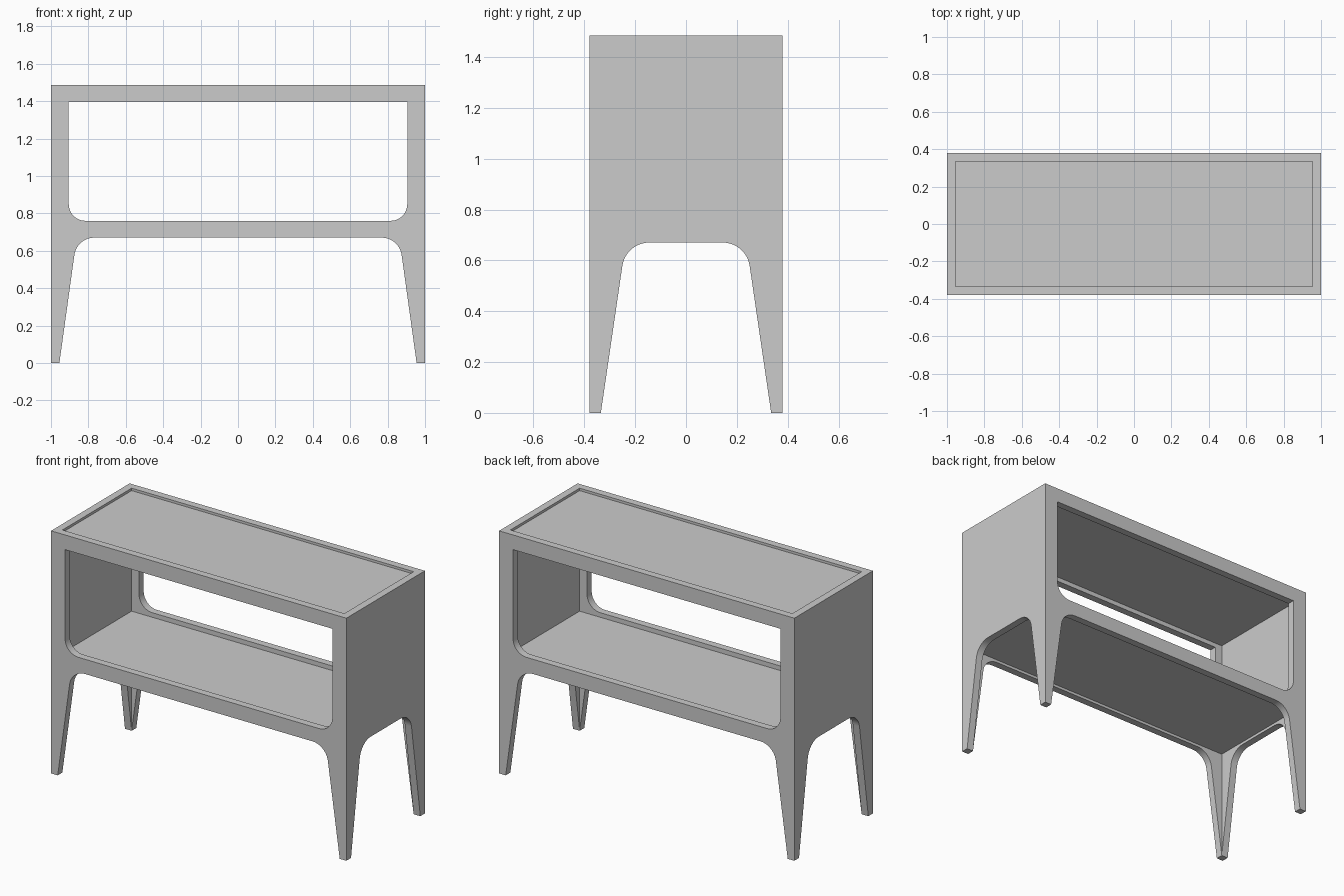
import bpy, bmesh, math
from mathutils import Vector

if "Cube" in bpy.data.objects:
    bpy.data.objects.remove(bpy.data.objects["Cube"])

X, Y, H = 1.0, 0.38, 1.485      # half width, half depth, height
T = 0.045                       # board thickness


def box(name, lo, hi):
    """Axis-aligned box between two corners."""
    bm = bmesh.new()
    bmesh.ops.create_cube(bm, size=1)
    for v in bm.verts:
        v.co = [a + (c + 0.5) * (b - a) for a, b, c in zip(lo, hi, v.co)]
    return finish(name, bm)


def finish(name, bm):
    bmesh.ops.recalc_face_normals(bm, faces=bm.faces)
    me = bpy.data.meshes.new(name)
    bm.to_mesh(me)
    bm.free()
    ob = bpy.data.objects.new(name, me)
    bpy.context.collection.objects.link(ob)
    return ob


def fillet(prev, corner, nxt, r, n=12):
    """Arc points rounding one polygon corner."""
    p, c, q = Vector(prev), Vector(corner), Vector(nxt)
    u, w = (p - c).normalized(), (q - c).normalized()
    half = u.angle(w) / 2
    centre = c + (u + w).normalized() * (r / math.sin(half))
    a = c + u * (r / math.tan(half)) - centre
    b = c + w * (r / math.tan(half)) - centre
    sweep = a.angle_signed(b)
    pts = []
    for i in range(n + 1):
        t = -sweep * i / n
        pts.append((centre.x + a.x * math.cos(t) - a.y * math.sin(t),
                    centre.y + a.x * math.sin(t) + a.y * math.cos(t)))
    return pts


def prism(name, right_half, axis):
    """Mirror a half profile and extrude it right through along x or y."""
    pts = right_half + [(-a, z) for a, z in reversed(right_half)]
    bm = bmesh.new()
    place = (lambda a, z: (a, -2, z)) if axis == 'y' else (lambda a, z: (-2, a, z))
    face = bm.faces.new([bm.verts.new(place(a, z)) for a, z in pts])
    ext = bmesh.ops.extrude_face_region(bm, geom=[face])
    verts = [g for g in ext['geom'] if isinstance(g, bmesh.types.BMVert)]
    bmesh.ops.translate(bm, verts=verts, vec=(0, 4, 0) if axis == 'y' else (4, 0, 0))
    return finish(name, bm)


def arch(foot, top):
    """Right half of the tapered arch between two legs."""
    start = (foot + (foot - top) * 0.1 / 0.67, -0.1)
    return [start] + fillet(start, (top, 0.67), (0, 0.67), 0.107)


# outer frame with tapered legs, carved from one block
frame = box("frame", (-X, -Y, 0), (X, Y, H))
window = fillet((0.905, 1.395), (0.905, 0.76), (0, 0.76), 0.09)
cutters = [
    box("inside_cutter", (-X + T, -Y + T, -1), (X - T, Y - T, 2)),
    prism("window_cutter", [(0.905, 1.395)] + window, 'y'),
    prism("front_arch_cutter", arch(X - T, 0.862), 'y'),
    prism("side_arch_cutter", arch(Y - T, 0.237), 'x'),
]
bpy.context.view_layer.objects.active = frame
for c in cutters:
    m = frame.modifiers.new(c.name, 'BOOLEAN')
    m.operation, m.solver, m.object = 'DIFFERENCE', 'EXACT', c
    bpy.ops.object.modifier_apply(modifier=m.name)
    bpy.data.objects.remove(c)

# slightly recessed top and shelf boards
box("top_panel", (-X + T, -Y + T, 1.423), (X - T, Y - T, 1.47))
box("shelf", (-X + T, -Y + T, 0.687), (X - T, Y - T, 0.732))

# smooth the rounded corners only
bpy.ops.object.select_all(action='DESELECT')
frame.select_set(True)
bpy.context.view_layer.objects.active = frame
bpy.ops.object.shade_smooth_by_angle(angle=math.radians(30))
